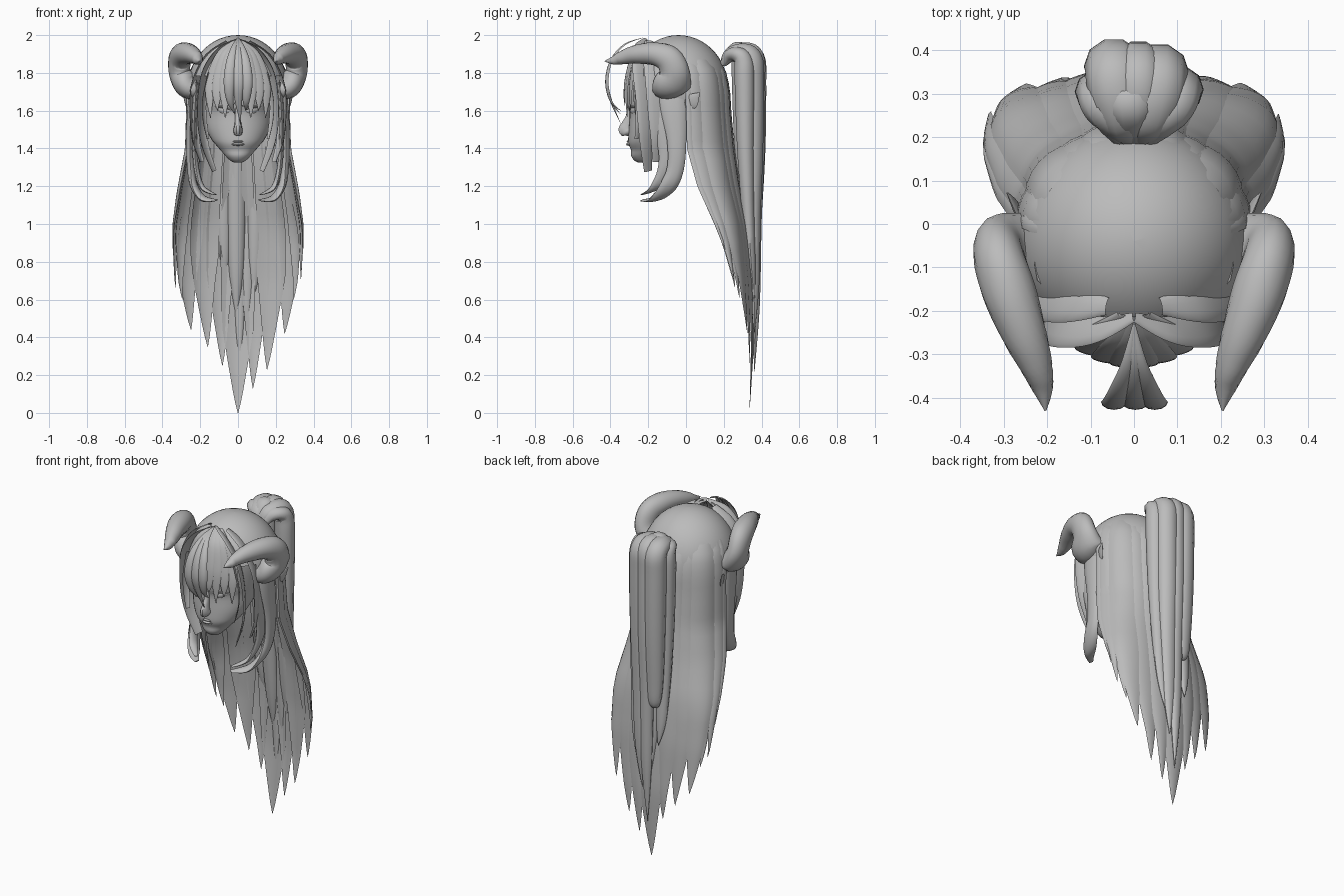
import bpy, bmesh, math
from mathutils import Vector

grey = bpy.data.materials.new("plain_grey")
grey.diffuse_color = (0.5, 0.5, 0.5, 1)


def make(name, rings, closed=False, caps=False, mirror=False):
    """Skin a list of point rings into a smooth object."""
    bm = bmesh.new()
    rows = [[bm.verts.new(p) for p in r] for r in rings]
    n = len(rows[0])
    for a, b in zip(rows, rows[1:]):
        for k in range(n if closed else n - 1):
            j = (k + 1) % n
            bm.faces.new((a[k], a[j], b[j], b[k]))
    if caps:
        bm.faces.new(rows[0][::-1])
        bm.faces.new(rows[-1])
    bmesh.ops.remove_doubles(bm, verts=bm.verts, dist=0.0004)
    bmesh.ops.recalc_face_normals(bm, faces=bm.faces)
    me = bpy.data.meshes.new(name)
    bm.to_mesh(me)
    bm.free()
    ob = bpy.data.objects.new(name, me)
    bpy.context.collection.objects.link(ob)
    me.materials.append(grey)
    bpy.context.view_layer.objects.active = ob
    ob.select_set(True)
    bpy.ops.object.shade_smooth_by_angle(angle=math.radians(50))
    ob.select_set(False)
    if mirror:
        ob.modifiers.new("mirror", 'MIRROR')
    return ob


def smooth_path(pts, sub=5):
    """Catmull-Rom through points of any dimension."""
    p = [pts[0]] + list(pts) + [pts[-1]]
    out = []
    for i in range(1, len(p) - 2):
        for s in range(sub):
            t = s / sub
            out.append([0.5 * (2 * b + (c - a) * t + (2 * a - 5 * b + 4 * c - d) * t * t
                               + (3 * b - a - 3 * c + d) * t ** 3)
                        for a, b, c, d in zip(*p[i - 1:i + 3])])
    return out + [list(pts[-1])]


def sweep(name, pts, ref, n=12, ribbon=False, mirror=False):
    """Sweep an oval (or a half-oval ribbon) along (x, y, z, half_width, half_depth)."""
    path = smooth_path(pts)
    rings = []
    for i, q in enumerate(path):
        t = (Vector(path[min(i + 1, len(path) - 1)][:3]) - Vector(path[max(i - 1, 0)][:3])).normalized()
        a = Vector(ref)
        a = (a - t * a.dot(t)).normalized()
        b = t.cross(a)
        w, d = max(q[3], 0.0005), max(q[4], 0.0005)
        angs = [math.pi * k / 6 for k in range(7)] if ribbon else [math.tau * k / n for k in range(n)]
        rings.append([Vector(q[:3]) + a * w * math.cos(g) + b * d * math.sin(g) for g in angs])
    return make(name, rings, not ribbon, not ribbon, mirror)


def lookup(table, z):
    """Linear interpolation in rows sorted by falling z."""
    for lo, hi in zip(table, table[1:]):
        if z >= hi[0]:
            t = min(1, max(0, (lo[0] - z) / (lo[0] - hi[0])))
            return [p + (q - p) * t for p, q in zip(lo[1:], hi[1:])]
    return table[-1][1:]


# head and jaw: z, half width, front y, back y
levels = [(1.325, .02, -.25, -.215), (1.335, .04, -.272, -.19), (1.36, .066, -.29, -.16),
          (1.39, .092, -.291, -.13), (1.42, .118, -.303, -.1), (1.45, .142, -.306, -.06), (1.51, .17, -.303, .0),
          (1.59, .188, -.300, .1), (1.64, .196, -.314, .14), (1.77, .205, -.315, .18),
          (1.87, .18, -.27, .13), (1.93, .11, -.2, .06)]
rings = []
for z, w, f, b in smooth_path(levels, 3):
    mid = (f + b) / 2
    rings.append([(w * math.sin(g), mid - (b - f) / 2 * math.cos(g), z)
                  for g in (math.tau * k / 32 for k in range(32))])
make("head", rings, True, True)

# nose, lips and eyes
sweep("nose", [(0, -.298, 1.63, .014, .012), (0, -.302, 1.57, .015, .018), (0, -.31, 1.53, .018, .032),
               (0, -.315, 1.50, .024, .044), (0, -.305, 1.485, .024, .03), (0, -.296, 1.472, .012, .01)],
      (1, 0, 0), 10)
for name, z, r in (("upper_lip", 1.437, .006), ("lower_lip", 1.422, .008)):
    sweep(name, [(-.042, -.286, z, .001, .001), (-.02, -.302, z, r * .8, r), (0, -.306, z, r, r * 1.4),
                 (.02, -.302, z, r * .8, r), (.042, -.286, z, .001, .001)], (0, 0, 1), 8)
sweep("eye", [(.04, -.294, 1.598, .002, .002), (.075, -.285, 1.602, .018, .006),
              (.115, -.260, 1.608, .002, .002)], (0, 0, 1), 8, mirror=True)
sweep("eyelid", [(.036, -.297, 1.602, .003, .003), (.075, -.291, 1.622, .005, .006),
                 (.125, -.260, 1.618, .002, .002)], (0, 0, 1), 8, mirror=True)

# pointed ears
sweep("ear", [(.245, .0, 1.61, .02, .006), (.268, .03, 1.65, .04, .008),
              (.292, .072, 1.695, .002, .002)], (0, -.4, 1), 8, mirror=True)

# hair cap: ellipsoid shell left open over the face
cap = make("hair_cap", [[(.266 * math.sin(p) * math.sin(g), -.04 - .262 * math.sin(p) * math.cos(g),
                          1.72 + .28 * math.cos(p)) for g in (math.tau * k / 40 for k in range(40))]
                        for p in (.001 + math.radians(7 * i) for i in range(18))], True)
bm = bmesh.new()
bm.from_mesh(cap.data)
low = [f for f in bm.faces if f.calc_center_median().z < 1.79 and f.calc_center_median().y < -.16]
bmesh.ops.delete(bm, geom=low, context='FACES')
bm.to_mesh(cap.data)
bm.free()

# back hair: z, half width, front edge y, back y
curtain = [(1.90, .195, -.03, .13), (1.85, .228, -.02, .175), (1.80, .25, -.01, .203), (1.7, .264, -.005, .222),
           (1.6, .266, .0, .226), (1.4, .272, .005, .245), (1.2, .31, .06, .275),
           (1.0, .343, .15, .315), (.9, .348, .19, .325), (.7, .345, .235, .34), (.4, .31, .29, .35),
           (0, .27, .33, .335)]


def back_strand(name, u0, du, tip, lift=0.0, split=.45):
    """Sheet of hair hugging the curtain outline and tapering to a point."""
    rings = []
    for s in range(31):
        z = 1.87 + (tip - 1.87) * s / 30
        w, f, b = lookup(curtain, z)
        taper = max(0.004, min(1.0, (z - tip) / split)) ** .75
        row = []
        for k in range(7):
            c = k / 3 - 1
            g = max(-1, min(1, u0 + du * taper * c)) * math.pi / 2
            out = lift + .013 * (1 - c * c) * taper
            row.append(((w + out) * math.sin(g), f + (b - f + out) * math.cos(g), z))
        rings.append(row)
    make(name, rings)


back_strand("back_hair_centre", 0, .17, 0.0)
for side, name, tips in ((-1, "left", (.25, .35, .44, .66)), (1, "right", (.13, .23, .42, .70))):
    for i, (u, du, tip) in enumerate(zip((.18, .36, .58, .88), (.14, .17, .22, .2), tips)):
        back_strand(f"back_hair_{name}_{i + 1}", side * u, du, tip, -.006 * (i % 2), .5)
    back_strand(f"back_hair_{name}_edge", side * .97, .1, .84, -.004, .3)
    back_strand(f"back_hair_{name}_under", side * .74, .15, .6, -.012, .35)

# high ponytail made of overlapping locks: x, y, tip height, size
for i, (x, y, tip, r) in enumerate(((-.045, .358, .93, .065), (.055, .345, .42, .066), (.098, .305, .58, .055),
                                    (-.01, .295, .5, .06), (-.08, .30, .7, .05), (.01, .362, .22, .055))):
    sweep(f"ponytail_lock_{i + 1}", [
        (.3 * x, .2, 1.85, .03, .02), (.6 * x, .235, 1.895, r * .8, r * .6),
        (.9 * x, (y + .25) / 2, 1.925 - abs(x) * .3, r, r * .75),
        (x, y, 1.89 - abs(x) * .3, r * 1.05, r * .95),
        (x * 1.05, y + .005, 1.75, r * 1.05, r), (x, y + .01, 1.4, r, r * .85),
        (x * .95, y * .7 + .115, 1.0 + tip * .1, r * .85, r * .62),
        (x * .9, y * .4 + .225, tip + (1.0 - tip) * .45, r * .6, r * .4),
        (x * .8, .362, tip, .001, .001)], (1, 0, 0), 10)

# curled horns
sweep("horn", [(.225, -.075, 1.73, .10, .06), (.27, -.075, 1.74, .105, .07), (.308, -.06, 1.80, .082, .058),
               (.308, -.09, 1.87, .074, .06), (.286, -.16, 1.9, .062, .062), (.254, -.25, 1.9, .052, .052),
               (.227, -.32, 1.886, .039, .04), (.21, -.38, 1.867, .024, .024), (.204, -.43, 1.862, .002, .002)],
      (.2, 1, .35), 16, mirror=True)

# fringe over the forehead
for i, (x, end, w) in enumerate(((.028, 1.62, .03), (.07, 1.56, .032), (.112, 1.60, .03), (.15, 1.56, .03))):
    c = 2.6 * x * x
    sweep(f"fringe_{i + 1}", [(.2 * x, -.21, 1.968, .012, .005), (.6 * x, -.28 + c * .5, 1.9, w * .85, .006),
                              (.92 * x, -.318 + c, 1.78, w, .006), (x, -.327 + c, 1.68, w * .8, .005),
                              (x * .97, -.324 + c, end, .001, .001)], (1, .5 * x / .18, 0), ribbon=True, mirror=True)

# loose lock standing away from the forehead
for i, (x, end, w) in enumerate(((-.046, 1.58, .03), (.003, 1.53, .032), (.048, 1.6, .03))):
    sweep(f"loose_lock_{i + 1}", [(0, -.23, 1.985, .003, .002), (x * .35, -.325, 1.945, w * .5, .008),
                                  (x * .8, -.39, 1.86, w * .85, .014), (x, -.41, 1.75, w, .018),
                                  (x * .9, -.39, 1.65, w * .6, .012), (x * .6 + .012, -.345, end, .001, .001)],
          (1, 0, 0), ribbon=True)

# hair panels framing the face, with blunt ends
sweep("temple_panel", [(.0, -.215, 1.978, .012, .006), (.09, -.245, 1.925, .035, .01), (.158, -.24, 1.82, .05, .012),
                       (.186, -.225, 1.68, .05, .012), (.188, -.215, 1.52, .045, .012),
                       (.168, -.21, 1.4, .035, .01), (.125, -.2, 1.28, .024, .005)],
      (-.6, 1, 0), ribbon=True, mirror=True)
sweep("side_panel", [(.06, -.19, 1.965, .02, .008), (.155, -.18, 1.89, .05, .012), (.218, -.155, 1.75, .065, .014),
                     (.23, -.145, 1.6, .062, .014), (.222, -.14, 1.45, .05, .012), (.19, -.15, 1.33, .03, .008)],
      (-.4, 1, 0), ribbon=True, mirror=True)
sweep("cheek_strand", [(.15, -.26, 1.8, .02, .006), (.178, -.25, 1.65, .022, .006), (.174, -.25, 1.54, .02, .006),
                       (.158, -.262, 1.45, .012, .004)], (-.6, 1, 0), ribbon=True, mirror=True)

# long side locks curling forward
sweep("side_lock_outer", [(.215, -.08, 1.85, .06, .015), (.245, -.07, 1.65, .07, .02), (.255, -.05, 1.45, .052, .02),
                          (.25, -.055, 1.3, .045, .02), (.232, -.095, 1.2, .045, .02),
                          (.185, -.165, 1.135, .032, .015), (.115, -.235, 1.125, .012, .003)],
      (0, 1, .25), 10, mirror=True)
sweep("side_lock_inner", [(.22, -.12, 1.75, .05, .012), (.232, -.12, 1.55, .055, .014), (.228, -.1, 1.38, .045, .014),
                          (.215, -.12, 1.27, .035, .014), (.185, -.17, 1.19, .026, .012),
                          (.12, -.235, 1.155, .01, .003)], (0, 1, .25), 10, mirror=True)
